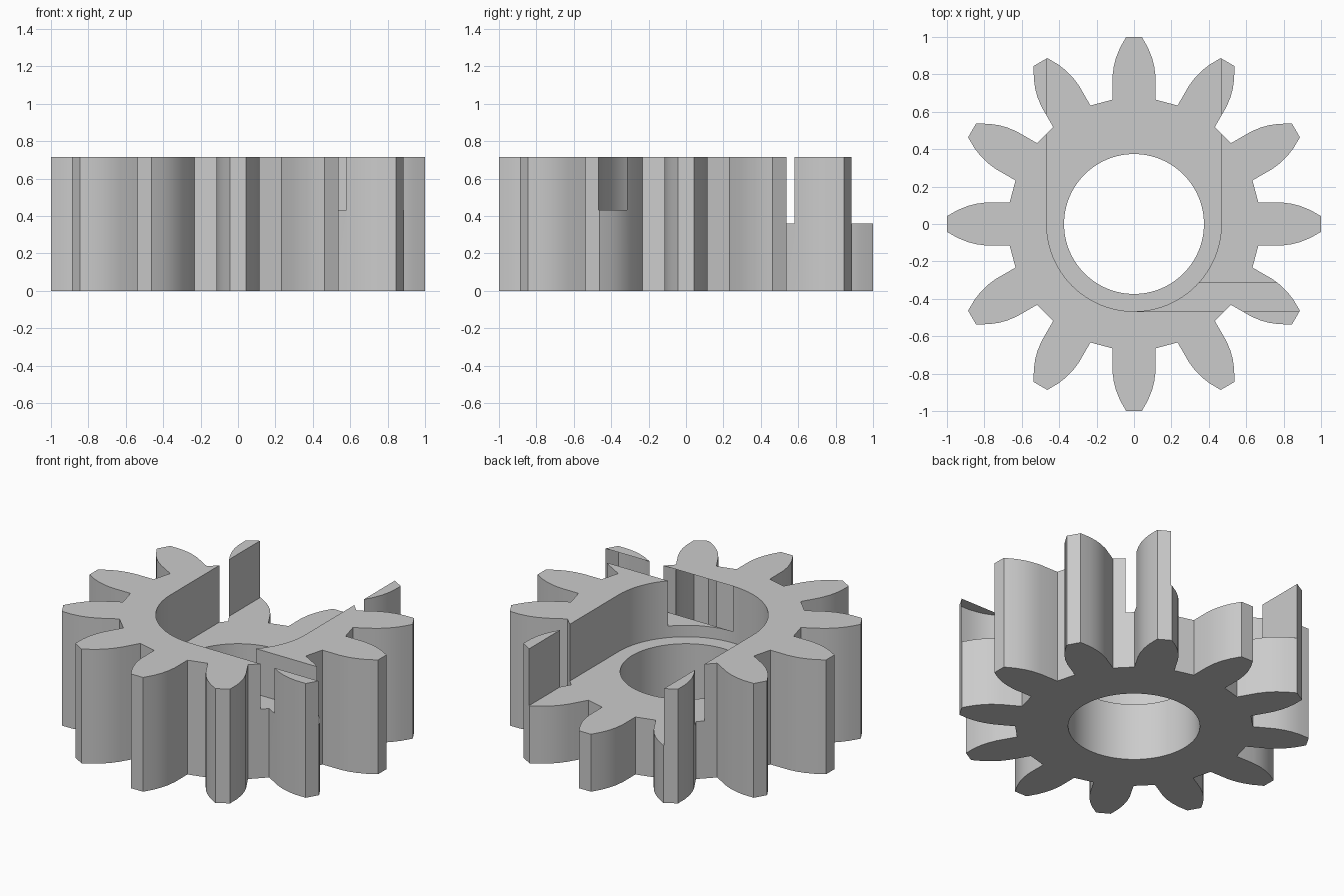
import bpy, bmesh, math
from mathutils import Matrix, Vector

if "Cube" in bpy.data.objects:
    bpy.data.objects.remove(bpy.data.objects["Cube"], do_unlink=True)

TEETH = 12
HEIGHT = 0.716
BORE_RADIUS = 0.374
POCKET_RADIUS = 0.467
POCKET_FLOOR = 0.36
SLOT_FLOOR = 0.432

grey = bpy.data.materials.new("plain grey")
grey.use_nodes = True
colour = (0.6, 0.6, 0.6, 1)
grey.diffuse_color = colour
grey.node_tree.nodes["Principled BSDF"].inputs["Base Color"].default_value = colour


def prism(name, outline, bottom, top):
    """Extrude a counter-clockwise outline from bottom to top."""
    bm = bmesh.new()
    base = bm.faces.new([bm.verts.new((x, y, bottom)) for x, y in outline])
    moved = bmesh.ops.extrude_face_region(bm, geom=[base], use_keep_orig=True)
    verts = [v for v in moved["geom"] if isinstance(v, bmesh.types.BMVert)]
    bmesh.ops.translate(bm, verts=verts, vec=(0, 0, top - bottom))
    bmesh.ops.recalc_face_normals(bm, faces=bm.faces)
    mesh = bpy.data.meshes.new(name)
    bm.to_mesh(mesh)
    bm.free()
    mesh.materials.append(grey)
    obj = bpy.data.objects.new(name, mesh)
    bpy.context.collection.objects.link(obj)
    return obj


def arc(radius, start, end, steps):
    return [(radius * math.cos(a), radius * math.sin(a))
            for a in (start + (end - start) * i / steps for i in range(steps + 1))]


# Tooth: one flank from root to tip, mirrored, then repeated round the axis
flank = [(0.115, 0.665), (0.115, 0.79), (0.108, 0.845),
         (0.096, 0.89), (0.076, 0.94), (0.042, 1.0)]
tooth = flank + [(-x, y) for x, y in reversed(flank)]
outline = []
for i in range(TEETH):
    turn = Matrix.Rotation(math.tau * i / TEETH, 2)
    outline += [tuple(turn @ Vector(p)) for p in tooth]
gear = prism("gear_body", outline, 0, HEIGHT)

# Cutters: round bore, U-shaped pocket open to the back, side slot
bore = prism("bore_cutter", arc(BORE_RADIUS, 0, math.tau, 96)[:-1], -0.5, 1.5)
pocket_outline = arc(POCKET_RADIUS, -math.pi, 0, 48)
pocket_outline += [(POCKET_RADIUS, 1.5), (-POCKET_RADIUS, 1.5)]
pocket = prism("pocket_cutter", pocket_outline, POCKET_FLOOR, 1.5)
slot_outline = [(0, -POCKET_RADIUS), (1.5, -POCKET_RADIUS), (1.5, -0.315), (0, -0.315)]
slot = prism("slot_cutter", slot_outline, SLOT_FLOOR, 1.5)

bpy.ops.object.select_all(action="DESELECT")
bpy.context.view_layer.objects.active = gear
gear.select_set(True)
for cutter in (bore, pocket, slot):
    cutter.hide_render = True
    cut = gear.modifiers.new(cutter.name, "BOOLEAN")
    cut.operation = "DIFFERENCE"
    cut.solver = "EXACT"
    cut.object = cutter
    bpy.ops.object.modifier_apply(modifier=cut.name)
    bpy.data.objects.remove(cutter, do_unlink=True)

bpy.ops.object.shade_smooth_by_angle(angle=math.radians(25))
